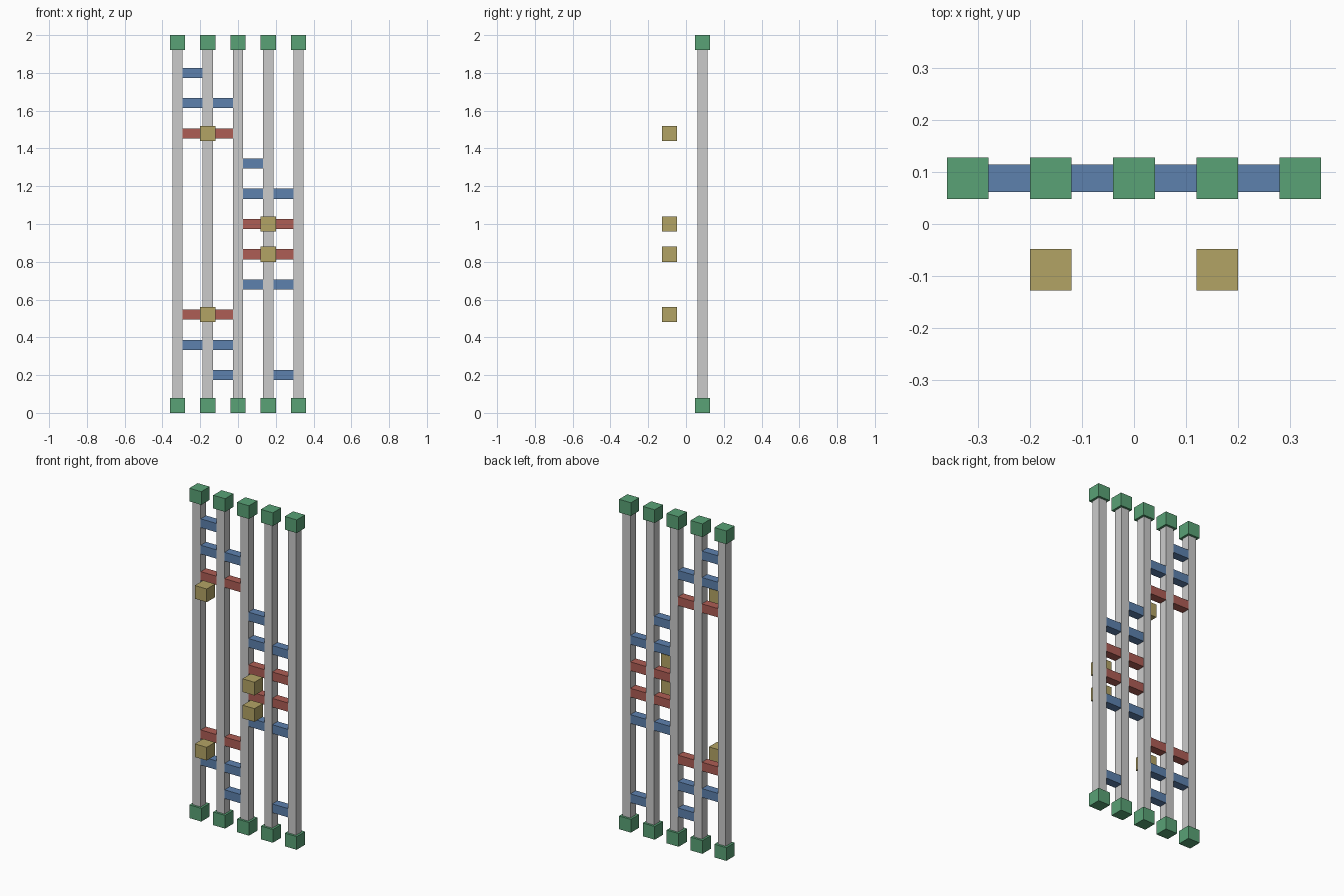
import bpy

if "Cube" in bpy.data.objects:
    bpy.data.objects.remove(bpy.data.objects["Cube"])

PITCH = 0.16          # spacing of posts and of rung levels
BEAM = 0.0533         # post thickness
BLOCK = 0.08          # cap and button size
BACK_Y, FRONT_Y = 0.088, -0.088


def material(name, rgb):
    m = bpy.data.materials.new(name)
    m.diffuse_color = (*rgb, 1)
    m.use_nodes = True
    m.node_tree.nodes["Principled BSDF"].inputs["Base Color"].default_value = m.diffuse_color
    return m


GREEN = material("green", (0.10, 0.36, 0.18))
BLUE = material("blue", (0.11, 0.22, 0.42))
RED = material("red", (0.42, 0.11, 0.09))
YELLOW = material("yellow", (0.45, 0.37, 0.13))


def box(name, centre, size, mat=None):
    bpy.ops.mesh.primitive_cube_add(size=1, location=centre)
    ob = bpy.context.object
    ob.name = name
    ob.scale = size
    bpy.ops.object.transform_apply(location=False, rotation=False, scale=True)
    if mat:
        ob.data.materials.append(mat)
    return ob


# Posts with a cap block at each end
for i in range(-2, 3):
    x = i * PITCH
    box("post", (x, BACK_Y, 1), (BEAM, BEAM, 1.92), None)
    for z in (0.04, 1.96):
        box("end_cap", (x, BACK_Y, z), (BLOCK,) * 3, GREEN)

# Rungs, top to bottom: level, first post, last post, colour
rungs = [
    (10, -2, -1, BLUE), (9, -2, 0, BLUE), (8, -2, 0, RED),
    (7, 0, 1, BLUE), (6, 0, 2, BLUE), (5, 0, 2, RED),
    (4, 0, 2, RED), (3, 0, 2, BLUE), (2, -2, 0, RED),
    (1, -2, 0, BLUE), (0, -1, 0, BLUE), (0, 1, 2, BLUE),
]
thin = BEAM - 0.001   # a hair inside the posts so faces do not coincide
for level, a, b, mat in rungs:
    z = 0.2 + level * PITCH
    box("rung", ((a + b) / 2 * PITCH, BACK_Y, z),
        ((b - a) * PITCH + thin, thin, BEAM), mat)
    # Floating button in front of each red rung
    if mat is RED:
        box("button", ((a + b) / 2 * PITCH, FRONT_Y, z), (BLOCK,) * 3, YELLOW)
